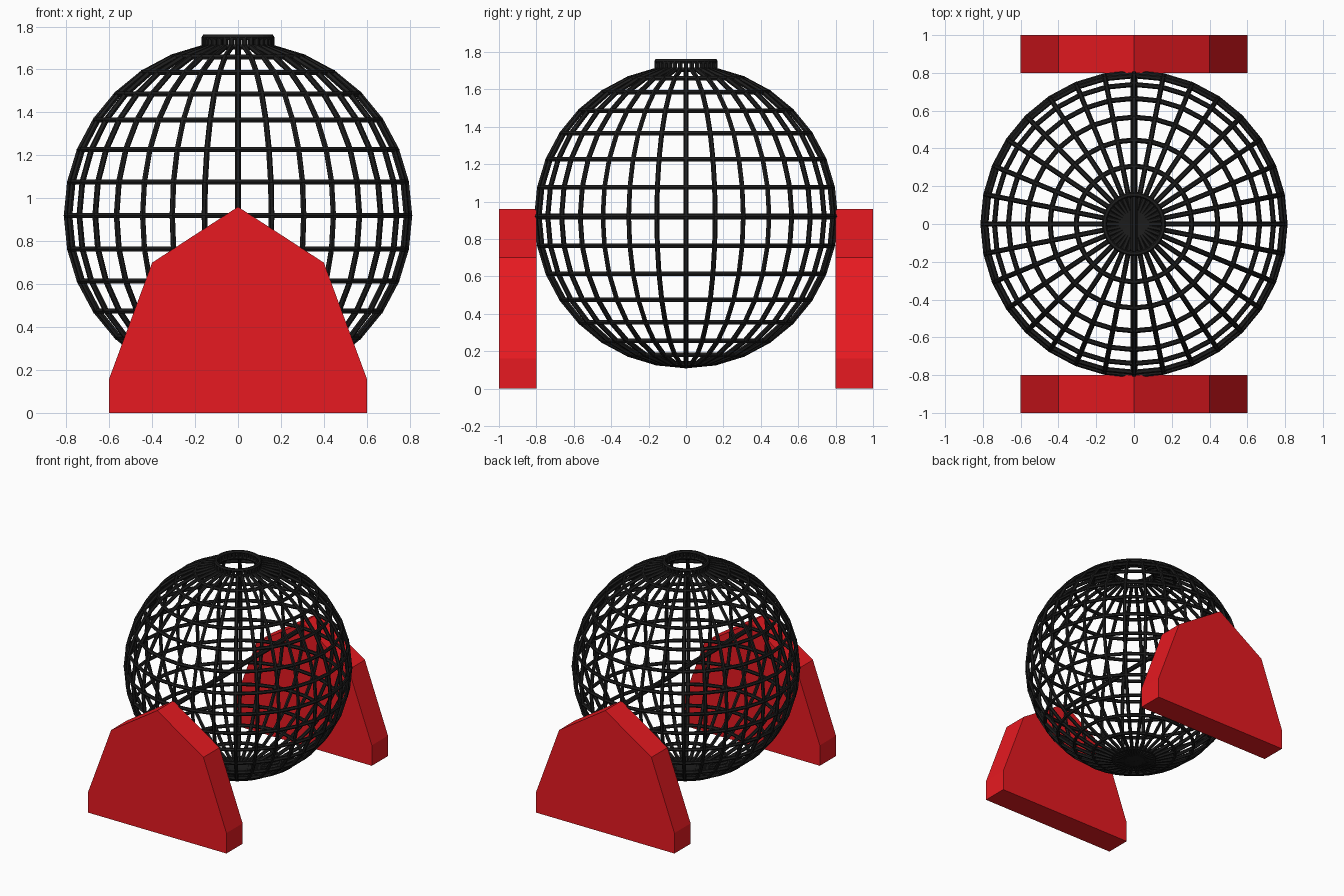
import bpy, bmesh
from math import sin, cos, pi

if "Cube" in bpy.data.objects:
    bpy.data.objects.remove(bpy.data.objects["Cube"])

R, CZ, WIRE = 0.8, 0.92, 0.0135
SEG, STEPS = 32, 16

def material(name, rgb):
    m = bpy.data.materials.new(name)
    m.diffuse_color = (*rgb, 1)
    m.use_nodes = True
    m.node_tree.nodes["Principled BSDF"].inputs["Base Color"].default_value = m.diffuse_color
    return m

red = material("red", (0.8, 0.01, 0.015))
black = material("black", (0.012, 0.012, 0.012))

def wires(name, paths, radius):
    """Tubes along poly paths, given as (points, closed)."""
    cu = bpy.data.curves.new(name, 'CURVE')
    cu.dimensions = '3D'
    cu.bevel_depth = radius
    cu.bevel_resolution = 1
    cu.use_fill_caps = True
    for pts, closed in paths:
        sp = cu.splines.new('POLY')
        sp.points.add(len(pts) - 1)
        for p, co in zip(sp.points, pts):
            p.co = (*co, 1)
        sp.use_cyclic_u = closed
        sp.use_smooth = False
    cu.materials.append(black)
    ob = bpy.data.objects.new(name, cu)
    bpy.context.collection.objects.link(ob)

def around(r, z):
    return [(r * cos(2 * pi * i / SEG), r * sin(2 * pi * i / SEG), z) for i in range(SEG)]

# Cage: latitude rings and meridians, open at the top
levels = [(R * sin(pi * k / STEPS), CZ - R * cos(pi * k / STEPS)) for k in range(STEPS)]
neck_r = levels[-1][0]
levels.append((neck_r, 1.75))
rings = [around(r, z) for r, z in levels]
wires("cage_rings", [(ring, True) for ring in rings[1:-1]], WIRE)
wires("cage_meridians", [([ring[i] for ring in rings[:-1]], False) for i in range(SEG)], WIRE)

# Collar round the opening
wires("cage_collar", [(rings[-1], True)] +
      [([rings[-2][i], rings[-1][i]], False) for i in range(SEG)], WIRE)

# Axle through the cage
wires("axle", [([(0, -0.81, CZ), (0, 0.81, CZ)], False)], 0.018)

# Side supports
half = [(0.6, 0), (0.6, 0.16), (0.4, 0.7)]
profile = half + [(0, 0.96)] + [(-x, z) for x, z in reversed(half)]
for name, y in (("front_support", -1.0), ("back_support", 0.8)):
    bm = bmesh.new()
    face = bm.faces.new([bm.verts.new((x, y, z)) for x, z in profile])
    ext = bmesh.ops.extrude_face_region(bm, geom=[face])
    bmesh.ops.translate(bm, vec=(0, 0.2, 0),
                        verts=[v for v in ext["geom"] if isinstance(v, bmesh.types.BMVert)])
    bmesh.ops.recalc_face_normals(bm, faces=bm.faces)
    me = bpy.data.meshes.new(name)
    bm.to_mesh(me)
    bm.free()
    me.materials.append(red)
    bpy.context.collection.objects.link(bpy.data.objects.new(name, me))
